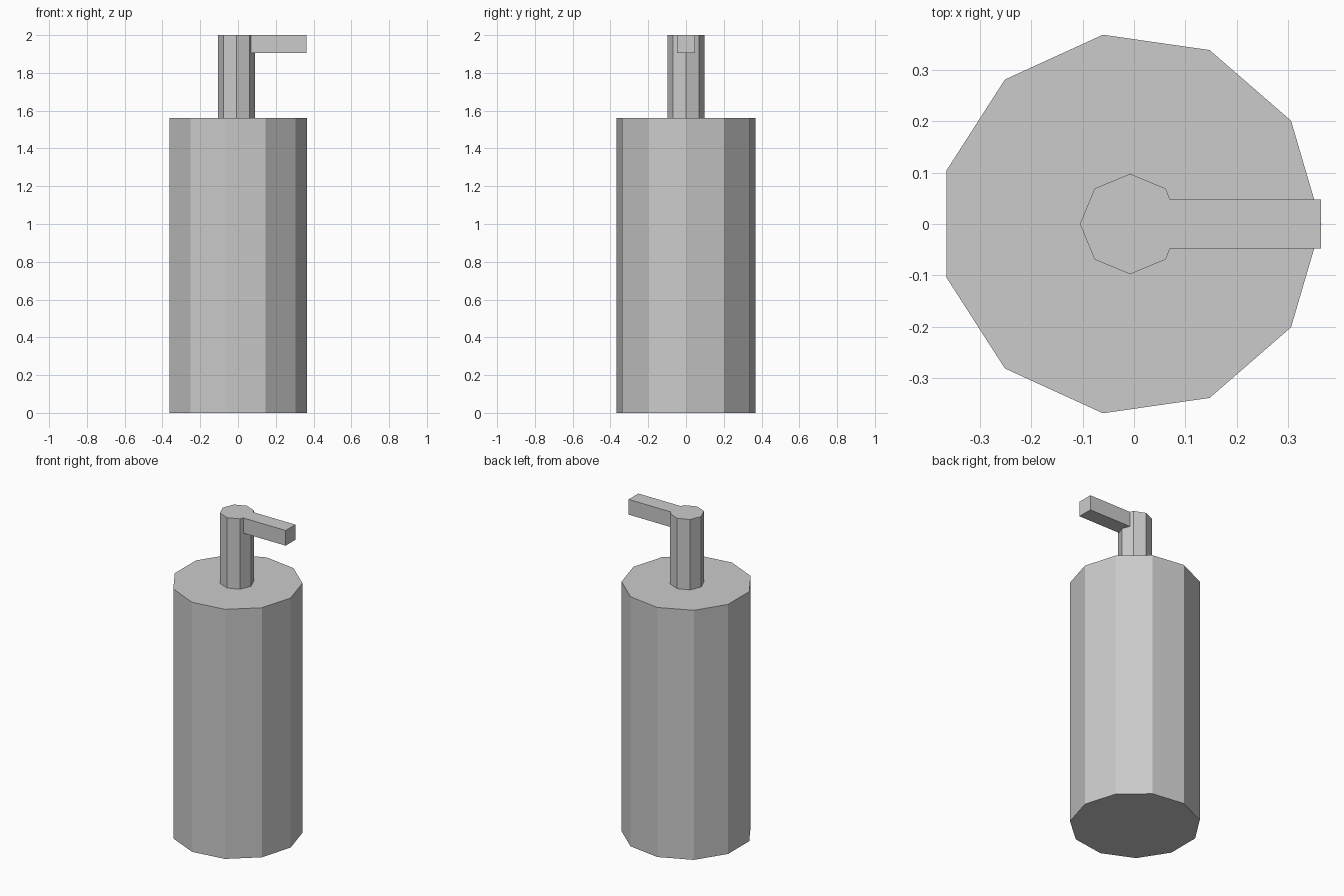
import bpy, bmesh
from math import cos, sin, tau, pi

if "Cube" in bpy.data.objects:
    bpy.data.objects.remove(bpy.data.objects["Cube"])

CX = -0.0075          # shared axis of bottle and pump
R_BODY, R_NECK = 0.3715, 0.0975
Z_SHOULDER, Z_TOP = 1.56, 2.0


def ring(radius, sides):
    return [(CX + radius * cos(tau * i / sides), radius * sin(tau * i / sides))
            for i in range(sides)]


def prism(name, outline, z0, z1):
    """Extrude a flat outline straight up from z0 to z1."""
    bm = bmesh.new()
    base = bm.faces.new([bm.verts.new((x, y, z0)) for x, y in outline])
    ext = bmesh.ops.extrude_face_region(bm, geom=[base], use_keep_orig=True)
    top = [g for g in ext["geom"] if isinstance(g, bmesh.types.BMVert)]
    bmesh.ops.translate(bm, verts=top, vec=(0, 0, z1 - z0))
    bmesh.ops.recalc_face_normals(bm, faces=bm.faces)
    mesh = bpy.data.meshes.new(name)
    bm.to_mesh(mesh)
    bm.free()
    obj = bpy.data.objects.new(name, mesh)
    bpy.context.collection.objects.link(obj)
    return obj


# Bottle body and pump stem
prism("bottle_body", ring(R_BODY, 11), 0, Z_SHOULDER)
prism("pump_stem", ring(R_NECK, 8), Z_SHOULDER, Z_TOP)

# Nozzle, its inner end notched to fit the corner of the stem
w, tip = 0.048, 0.363
corner = CX + R_NECK
seat = corner - w * (1 - cos(pi / 4)) / sin(pi / 4)
prism("pump_nozzle",
      [(corner, 0), (seat, -w), (tip, -w), (tip, w), (seat, w)], 1.905, Z_TOP)
